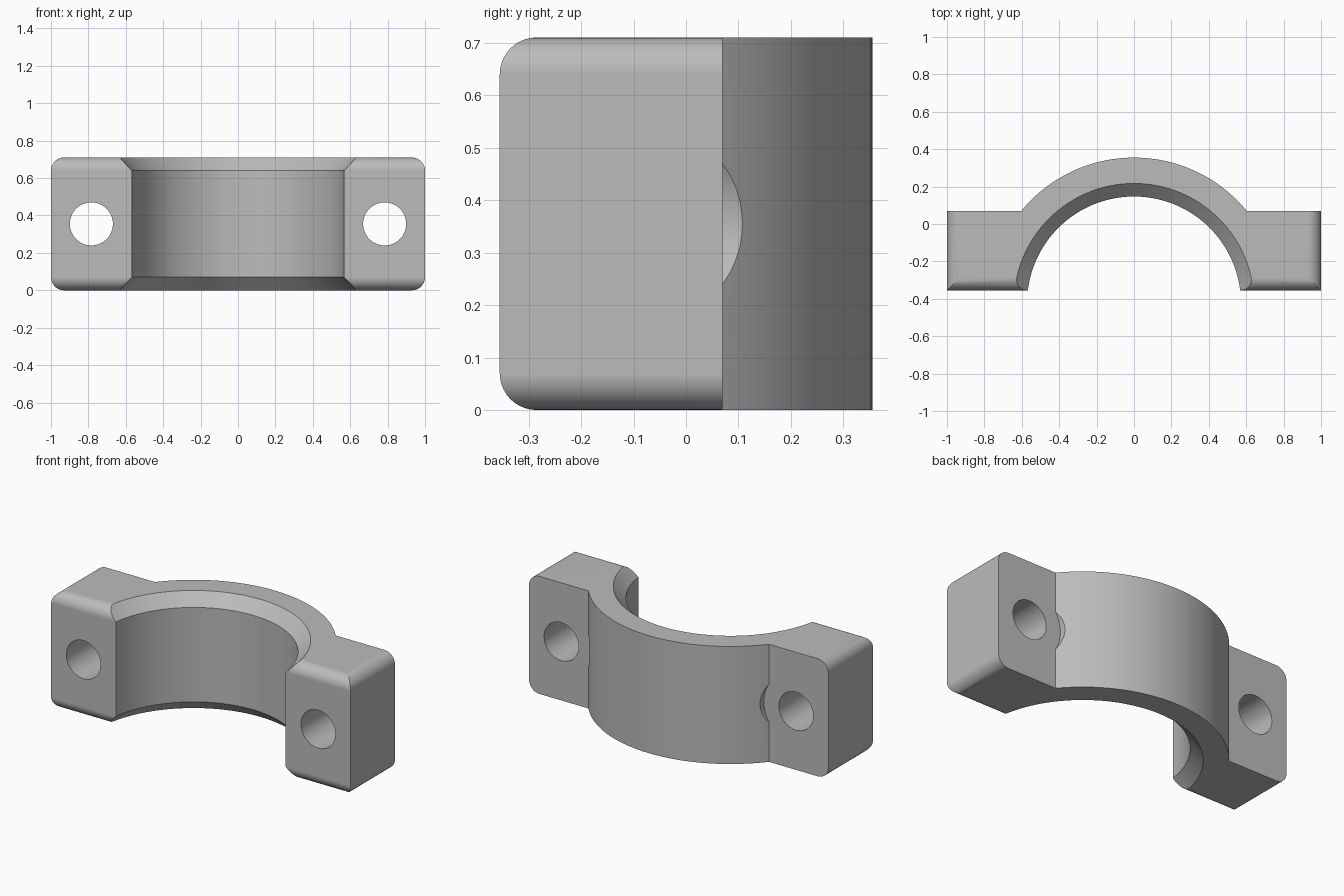
import bpy, bmesh, math
from mathutils import Matrix, Vector

if "Cube" in bpy.data.objects:
    bpy.data.objects.remove(bpy.data.objects["Cube"])

HEIGHT, FRONT, FLANGE_TOP = 0.71, -0.355, 0.07
AXIS_Y, OUTER_R, BORE_R, CHAMFER = -0.425, 0.78, 0.572, 0.07
BOLT_X, BOLT_R, SPOT_R = 0.784, 0.115, 0.214
MID = HEIGHT / 2

steel = bpy.data.materials.new("grey_steel")
steel.use_nodes = True
GREY = (0.5, 0.5, 0.5, 1)
steel.diffuse_color = GREY
steel.node_tree.nodes["Principled BSDF"].inputs["Base Color"].default_value = GREY


def make_object(name, bm):
    bmesh.ops.recalc_face_normals(bm, faces=bm.faces)
    mesh = bpy.data.meshes.new(name)
    bm.to_mesh(mesh)
    bm.free()
    mesh.materials.append(steel)
    obj = bpy.data.objects.new(name, mesh)
    bpy.context.collection.objects.link(obj)
    return obj


def lathe(name, profile, matrix, steps=128):
    """Closed solid of revolution about local z from (radius, height) pairs."""
    bm = bmesh.new()
    rings = [[bm.verts.new(matrix @ Vector((r * math.cos(a), r * math.sin(a), h)))
              for a in (math.tau * i / steps for i in range(steps))]
             for r, h in profile]
    for low, high in zip(rings, rings[1:]):
        for i in range(steps):
            j = (i + 1) % steps
            bm.faces.new((low[i], low[j], high[j], high[i]))
    bm.faces.new(rings[0])
    bm.faces.new(rings[-1])
    return make_object(name, bm)


# Cap body: arched back with a flange on each side, extruded upward
start = math.asin((FLANGE_TOP - AXIS_Y) / OUTER_R)
steps = 64
arc = [start + (math.pi - 2 * start) * i / steps for i in range(steps + 1)]
outline = [(-1, FLANGE_TOP), (-1, FRONT), (1, FRONT), (1, FLANGE_TOP)]
outline += [(OUTER_R * math.cos(a), AXIS_Y + OUTER_R * math.sin(a)) for a in arc]
bm = bmesh.new()
base = bm.faces.new([bm.verts.new((x, y, 0)) for x, y in outline])
extruded = bmesh.ops.extrude_face_region(bm, geom=[base], use_keep_orig=True)
bmesh.ops.translate(bm, vec=(0, 0, HEIGHT),
                    verts=[v for v in extruded["geom"] if isinstance(v, bmesh.types.BMVert)])

# Rounded outer corners of the flanges
corners = [e for e in bm.edges
           if all(abs(v.co.x) > 0.999 for v in e.verts)
           and abs(e.verts[0].co.z - e.verts[1].co.z) < 0.001]
bmesh.ops.recalc_face_normals(bm, faces=bm.faces)
bmesh.ops.bevel(bm, geom=corners, offset=CHAMFER, offset_type='OFFSET',
                segments=10, profile=0.5, affect='EDGES')
body = make_object("bearing_cap", bm)

# Bore with a chamfer at each end
over = 0.05
wide = BORE_R + CHAMFER + over
cutters = [lathe("bore_cutter",
                 [(wide, -over), (BORE_R, CHAMFER), (BORE_R, HEIGHT - CHAMFER), (wide, HEIGHT + over)],
                 Matrix.Translation((0, AXIS_Y, 0)))]

# Bolt holes and the spot faces that clear the bolt heads
for side in (-1, 1):
    turn = Matrix.Translation((side * BOLT_X, 0, MID)) @ Matrix.Rotation(-math.pi / 2, 4, 'X')
    cutters.append(lathe("bolt_hole_cutter", [(BOLT_R, -0.6), (BOLT_R, 0.6)], turn, 64))
    cutters.append(lathe("spot_face_cutter", [(SPOT_R, FLANGE_TOP), (SPOT_R, 0.6)], turn, 96))

bpy.ops.object.select_all(action='DESELECT')
body.select_set(True)
bpy.context.view_layer.objects.active = body
for cutter in cutters:
    cutter.hide_render = True
    cut = body.modifiers.new("cut", 'BOOLEAN')
    cut.operation, cut.solver, cut.object = 'DIFFERENCE', 'EXACT', cutter
    bpy.ops.object.modifier_apply(modifier=cut.name)
    bpy.data.objects.remove(cutter)

# Smooth curved walls, crisp machined edges
bpy.ops.object.shade_smooth_by_angle(angle=math.radians(25))
weighted = body.modifiers.new("clean_normals", 'WEIGHTED_NORMAL')
weighted.keep_sharp = True
